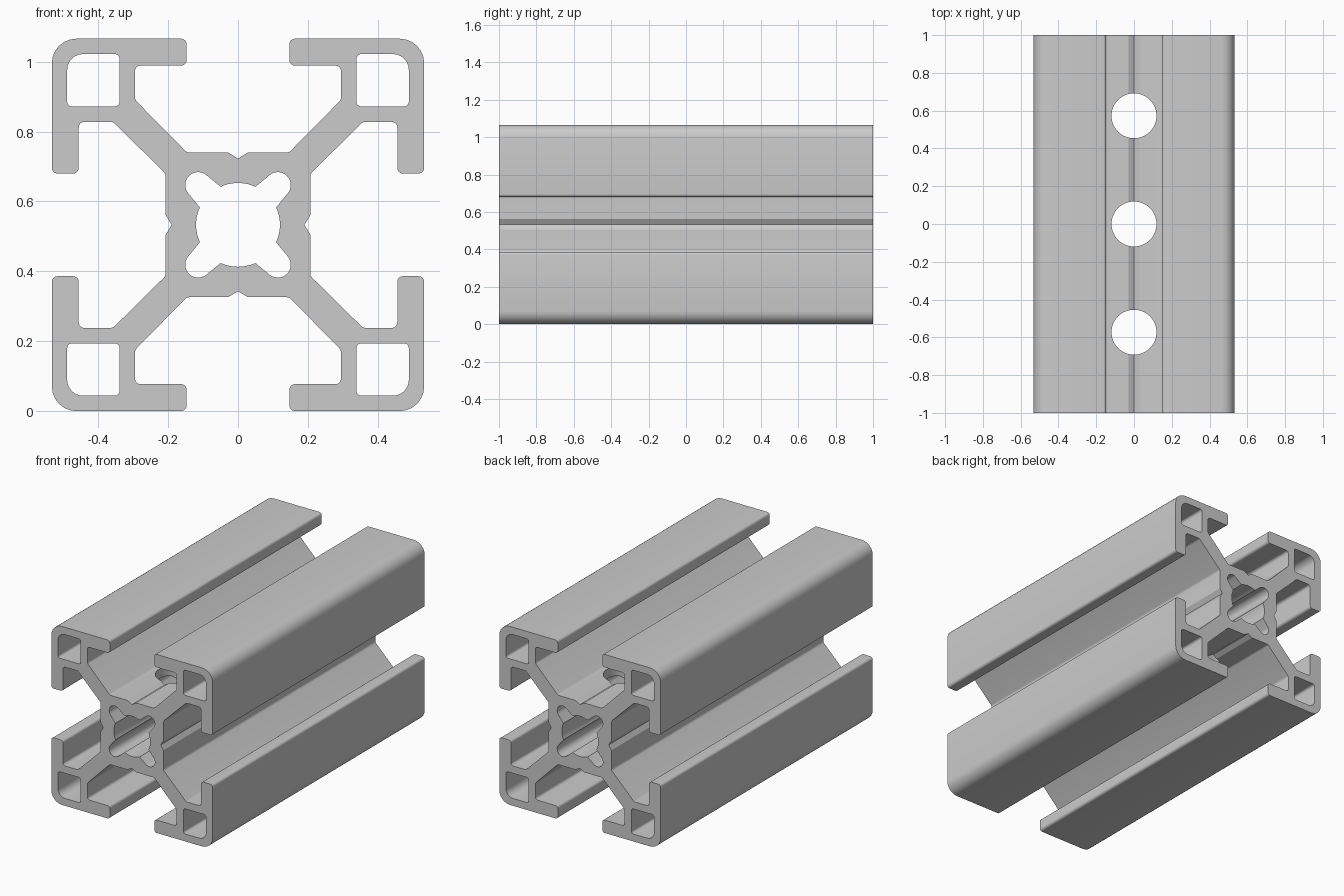
import bpy, bmesh, math
from mathutils import Vector, Matrix

cube = bpy.data.objects.get("Cube")
if cube:
    bpy.data.objects.remove(cube)

HALF = 0.533    # half width of the square section
LENGTH = 2.0

metal = bpy.data.materials.new("aluminium grey")
metal.use_nodes = True
GREY = (0.6, 0.6, 0.6, 1)
metal.diffuse_color = GREY
metal.node_tree.nodes["Principled BSDF"].inputs["Base Color"].default_value = GREY


def four_fold(eighth):
    """Mirror an eighth about its diagonal, then repeat the quarter four times."""
    quarter = eighth + [(z, x, r) for x, z, r in reversed(eighth[:-1])]
    points = []
    for _ in range(4):
        points += quarter[:-1]
        quarter = [(z, -x, r) for x, z, r in quarter]
    return points


def rounded(points, steps=6):
    """Replace each corner (x, z, radius) of a closed outline with an arc."""
    out = []
    for i, (x, z, r) in enumerate(points):
        p = Vector((x, z))
        if r == 0:
            out.append(p)
            continue
        a = (Vector(points[i - 1][:2]) - p).normalized()
        b = (Vector(points[(i + 1) % len(points)][:2]) - p).normalized()
        half = a.angle(b) / 2
        centre = p + (a + b).normalized() * r / math.sin(half)
        start = p + a * r / math.tan(half) - centre
        sweep = start.angle_signed(p + b * r / math.tan(half) - centre)
        for k in range(steps + 1):
            out.append(centre + Matrix.Rotation(-sweep * k / steps, 2) @ start)
    return out


def arc(cx, cz, r, start, end, steps):
    angles = [math.radians(start + (end - start) * k / steps) for k in range(steps + 1)]
    return [(cx + r * math.cos(t), cz + r * math.sin(t), 0) for t in angles]


# Outer outline: centre groove, slot floor, diagonal web, lip, outer corner
outer = rounded(four_fold([
    (0, 0.19, 0), (0.028, 0.207, 0), (0.146, 0.207, 0.02), (0.295, 0.358, 0.02),
    (0.295, 0.456, 0.016), (0.147, 0.456, 0.016), (0.147, HALF, 0.016),
    (HALF, HALF, 0.07)]))

# Central bore with four diagonal lobes
bore = rounded(four_fold(arc(0, 0, 0.12, 90, 65.5, 5) + arc(0.114, 0.114, 0.037, 126, 45, 8)))

# Square channel in each corner
near, far = 0.339, 0.489
channel = rounded([(near, near, 0.014), (near, far, 0.014), (far, far, 0.045), (far, near, 0.014)])
channels = [[Vector((sx * p.x, sz * p.y)) for p in channel] for sx in (1, -1) for sz in (1, -1)]

# Fill the section and extrude it along y
bm = bmesh.new()
for loop in [outer, bore] + channels:
    verts = [bm.verts.new((p.x, -LENGTH / 2, p.y + HALF)) for p in loop]
    for i, v in enumerate(verts):
        bm.edges.new((verts[i - 1], v))
bmesh.ops.triangle_fill(bm, use_beauty=True, use_dissolve=False, edges=bm.edges[:], normal=(0, -1, 0))
ext = bmesh.ops.extrude_face_region(bm, geom=bm.faces[:], use_keep_orig=True)
bmesh.ops.translate(bm, vec=(0, LENGTH, 0),
                    verts=[g for g in ext["geom"] if isinstance(g, bmesh.types.BMVert)])
bmesh.ops.recalc_face_normals(bm, faces=bm.faces[:])
mesh = bpy.data.meshes.new("slotted_rail")
bm.to_mesh(mesh)
bm.free()
mesh.materials.append(metal)
rail = bpy.data.objects.new("slotted_rail", mesh)
bpy.context.collection.objects.link(rail)

# Three vertical holes drilled through the core
for y in (-0.573, 0, 0.573):
    bpy.ops.mesh.primitive_cylinder_add(vertices=64, radius=0.119, depth=1.5, location=(0, y, HALF))
    drill = bpy.context.object
    drill.name = "hole_cutter"
    drill.hide_render = True
    drill.data.materials.append(metal)
    cut = rail.modifiers.new("hole", "BOOLEAN")
    cut.operation = "DIFFERENCE"
    cut.solver = "EXACT"
    cut.object = drill
    bpy.context.view_layer.objects.active = rail
    bpy.ops.object.modifier_apply(modifier=cut.name)
    bpy.data.objects.remove(drill)

# Smooth rounded corners, keep sharp edges
bpy.ops.object.select_all(action="DESELECT")
rail.select_set(True)
bpy.context.view_layer.objects.active = rail
bpy.ops.object.shade_smooth_by_angle(angle=math.radians(25))
